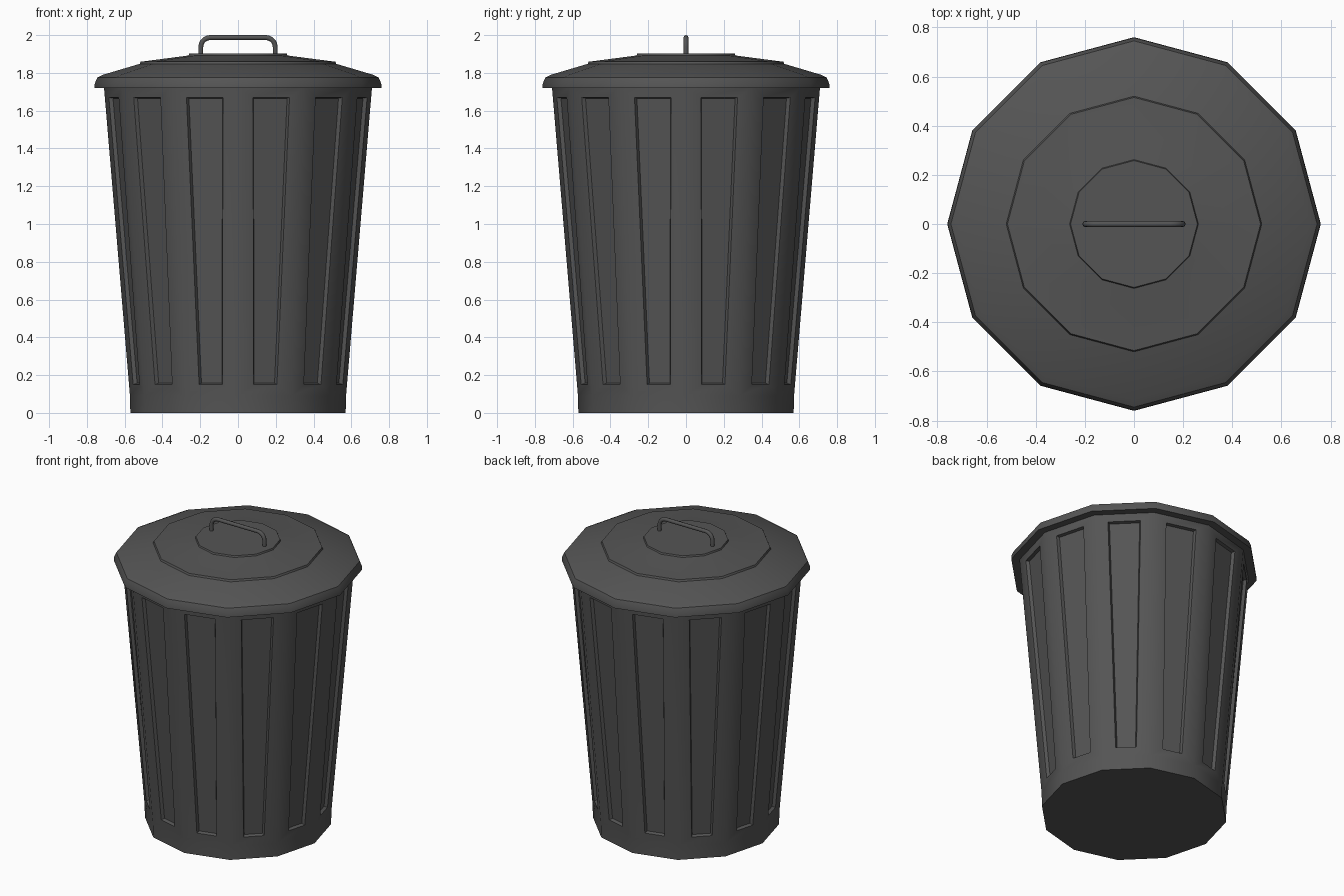
import bpy, bmesh, math
from mathutils import Vector

if "Cube" in bpy.data.objects:
    bpy.data.objects.remove(bpy.data.objects["Cube"])

SIDES = 12
dark = bpy.data.materials.new("dark_grey")
dark.diffuse_color = (0.09, 0.09, 0.09, 1)
dark.use_nodes = True
dark.node_tree.nodes["Principled BSDF"].inputs["Base Color"].default_value = dark.diffuse_color


def ring(bm, r, z):
    return [bm.verts.new((r * math.cos(math.tau * i / SIDES),
                          r * math.sin(math.tau * i / SIDES), z)) for i in range(SIDES)]


def bridge(bm, a, b):
    n = len(a)
    return [bm.faces.new((a[i], a[(i + 1) % n], b[(i + 1) % n], b[i])) for i in range(n)]


def finish(bm, name, angle):
    bmesh.ops.recalc_face_normals(bm, faces=bm.faces)
    mesh = bpy.data.meshes.new(name)
    bm.to_mesh(mesh)
    bm.free()
    obj = bpy.data.objects.new(name, mesh)
    bpy.context.collection.objects.link(obj)
    mesh.materials.append(dark)
    bpy.ops.object.select_all(action='DESELECT')
    obj.select_set(True)
    bpy.context.view_layer.objects.active = obj
    bpy.ops.object.shade_smooth_by_angle(angle=math.radians(angle))
    return obj


def lathe(name, profile, angle):
    bm = bmesh.new()
    rings = [ring(bm, r, z) for r, z in profile]
    for a, b in zip(rings, rings[1:]):
        bridge(bm, a, b)
    bm.faces.new(rings[0])
    bm.faces.new(rings[-1])
    return finish(bm, name, angle)


# Bin body: straight foot band, tapered wall with a recessed panel in each side
bm = bmesh.new()
base, foot, rim = ring(bm, 0.57, 0), ring(bm, 0.572, 0.09), ring(bm, 0.71, 1.73)
bridge(bm, base, foot)
bm.faces.new(base)
bm.faces.new(rim)
for i in range(SIDES):
    j = (i + 1) % SIDES
    outer = [foot[i], foot[j], rim[j], rim[i]]
    p = [v.co for v in outer]
    normal = (p[1] - p[0]).cross(p[3] - p[0]).normalized()

    def panel(low, high, w_low, w_high, depth):
        pts = []
        for z, w, side in ((low, w_low, -1), (low, w_low, 1), (high, w_high, 1), (high, w_high, -1)):
            t = (z - 0.09) / 1.64
            mid = (p[0] + p[1]).lerp(p[3] + p[2], t) / 2
            along = (p[1] - p[0]).normalized()
            pts.append(bm.verts.new(mid + along * side * w - normal * depth))
        return pts

    edge = panel(0.15, 1.67, 0.064, 0.1, 0)
    floor = panel(0.156, 1.664, 0.056, 0.092, 0.02)
    bridge(bm, outer, edge)
    bridge(bm, edge, floor)
    bm.faces.new(floor)
finish(bm, "bin_body", 40)

# Lid: rolled rim and two shallow steps
lathe("lid", [(0.70, 1.72), (0.76, 1.72), (0.758, 1.745), (0.745, 1.775), (0.715, 1.79),
              (0.52, 1.848), (0.515, 1.86), (0.50, 1.861),
              (0.262, 1.892), (0.258, 1.902), (0.245, 1.902)], 35)

# Lid handle: bent round bar
cx, top, r = 0.197, 1.987, 0.05
half = [Vector((cx - r + r * math.cos(a), 0, top - r + r * math.sin(a)))
        for a in (math.pi / 2 * k / 5 for k in range(6))]
path = [Vector((cx, 0, 1.895))] + half
path += [Vector((-v.x, 0, v.z)) for v in reversed(path)]
curve = bpy.data.curves.new("lid_handle", 'CURVE')
curve.dimensions = '3D'
curve.bevel_depth = 0.013
curve.bevel_resolution = 2
curve.use_fill_caps = True
spline = curve.splines.new('POLY')
spline.points.add(len(path) - 1)
for point, v in zip(spline.points, path):
    point.co = (*v, 1)
curve.materials.append(dark)
bpy.context.collection.objects.link(bpy.data.objects.new("lid_handle", curve))
